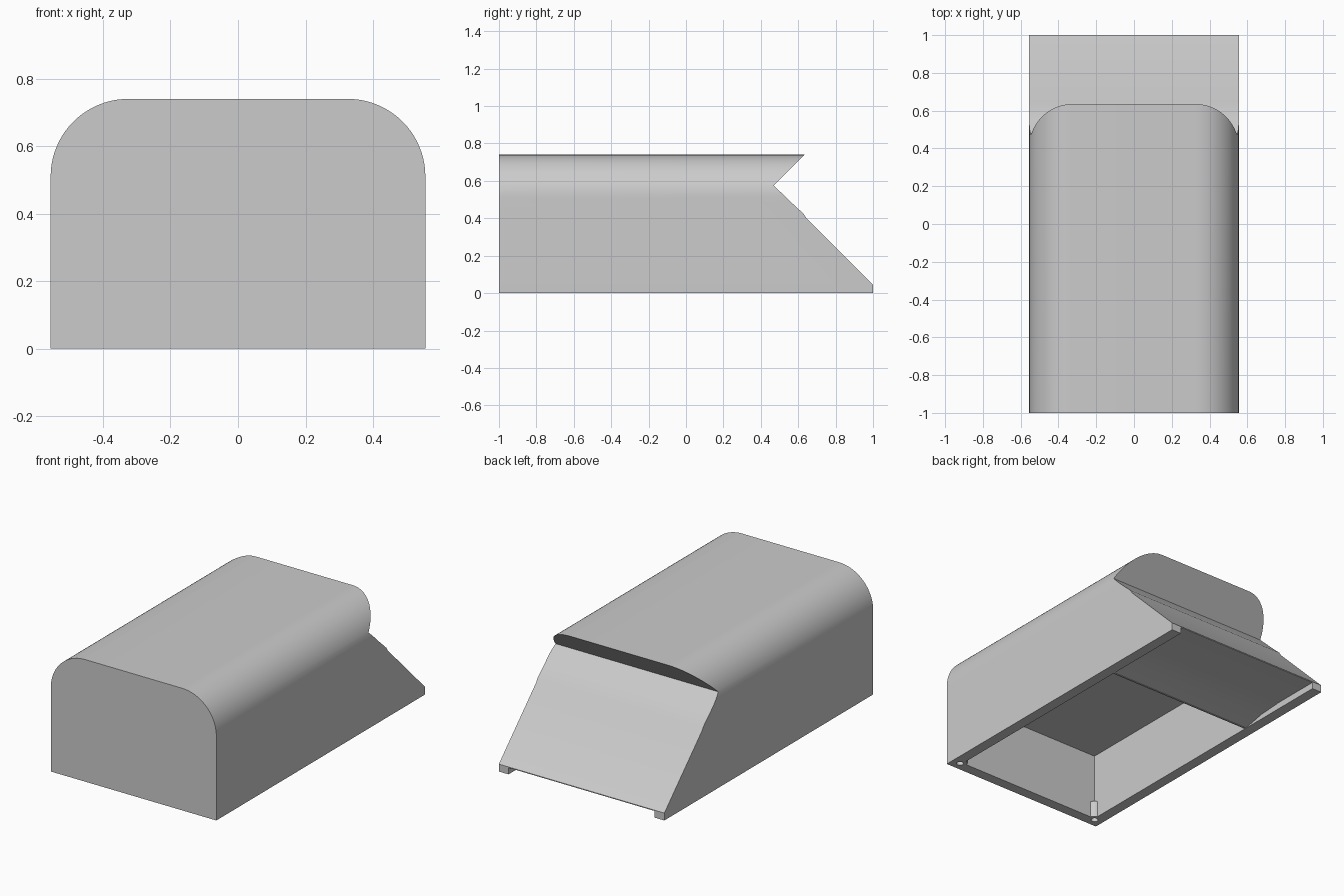
import bpy
import bmesh
import math
from mathutils import Vector

cube = bpy.data.objects.get("Cube")
if cube:
    bpy.data.objects.remove(cube, do_unlink=True)

HALF_W, HEIGHT, RADIUS, WALL = 0.555, 0.74, 0.23, 0.065
INNER = HALF_W - WALL

grey = bpy.data.materials.new("plain_grey")
grey.use_nodes = True
colour = (0.6, 0.6, 0.6, 1)
grey.diffuse_color = colour
grey.node_tree.nodes["Principled BSDF"].inputs["Base Color"].default_value = colour


def prism(name, points, axis, low, high):
    """Extrude a 2D outline along one axis (outline uses the other two)."""
    def place(p, depth):
        co = list(p)
        co.insert("xyz".index(axis), depth)
        return Vector(co)
    bm = bmesh.new()
    face = bm.faces.new([bm.verts.new(place(p, low)) for p in points])
    grown = bmesh.ops.extrude_face_region(bm, geom=[face])["geom"]
    verts = [g for g in grown if isinstance(g, bmesh.types.BMVert)]
    bmesh.ops.translate(bm, verts=verts, vec=place((0, 0), high - low))
    bmesh.ops.recalc_face_normals(bm, faces=bm.faces)
    mesh = bpy.data.meshes.new(name)
    bm.to_mesh(mesh)
    bm.free()
    mesh.materials.append(grey)
    obj = bpy.data.objects.new(name, mesh)
    bpy.context.collection.objects.link(obj)
    return obj


def circle(cx, cy, r, steps=24):
    return [(cx + r * math.cos(a * math.tau / steps),
             cy + r * math.sin(a * math.tau / steps)) for a in range(steps)]


def combine(target, tool, operation="DIFFERENCE"):
    """Apply a boolean with a helper and discard the helper."""
    mod = target.modifiers.new("shape", "BOOLEAN")
    mod.operation, mod.solver, mod.object = operation, "EXACT", tool
    tool.hide_render = True
    bpy.context.view_layer.objects.active = target
    bpy.ops.object.modifier_apply(modifier=mod.name)
    bpy.data.objects.remove(tool, do_unlink=True)


# Housing: rounded-top section run from front to back
arch = [(-HALF_W, 0), (HALF_W, 0)]
for side, start in ((1, 0), (-1, 90)):
    for i in range(21):
        a = math.radians(start + i * 4.5)
        arch.append((side * (HALF_W - RADIUS) + RADIUS * math.cos(a),
                     HEIGHT - RADIUS + RADIUS * math.sin(a)))
housing = prism("housing", arch, "y", -1, 1)

# Back: overhanging lip above a long slope with a slight crease
notch = [(0.735, 0.84), (0.47, 0.575), (0.555, 0.492), (0.628, 0.425),
         (0.642, 0.403), (1, 0.045), (1.2, 0.045), (1.2, 0.84)]
combine(housing, prism("back_cutter", notch, "x", -1, 1))

# Underside: deep compartment, and a shallow channel open at the back
compartment = [(-1 + WALL, -0.1), (0.4, -0.1), (0.4, 0.41), (-1 + WALL, 0.41)]
combine(housing, prism("compartment_cutter", compartment, "x", -INNER, INNER))
channel = [(0.41, -0.1), (0.41, 0.002), (0.55, 0.03), (0.7, 0.04),
           (1.1, 0.04), (1.1, -0.1)]
combine(housing, prism("channel_cutter", channel, "x", -INNER, INNER))

# Screw bosses with blind holes in the front corners
for side in (-1, 1):
    x, y = side * 0.501, -0.948
    combine(housing, prism("screw_boss", circle(x, y, 0.042), "z", 0, 0.1), "UNION")
    combine(housing, prism("screw_hole", circle(x, y, 0.02), "z", -0.1, 0.08))

# Smooth the rounded top, keep the edges sharp
bpy.ops.object.select_all(action="DESELECT")
housing.select_set(True)
bpy.context.view_layer.objects.active = housing
bpy.ops.object.shade_smooth_by_angle(angle=math.radians(20))
